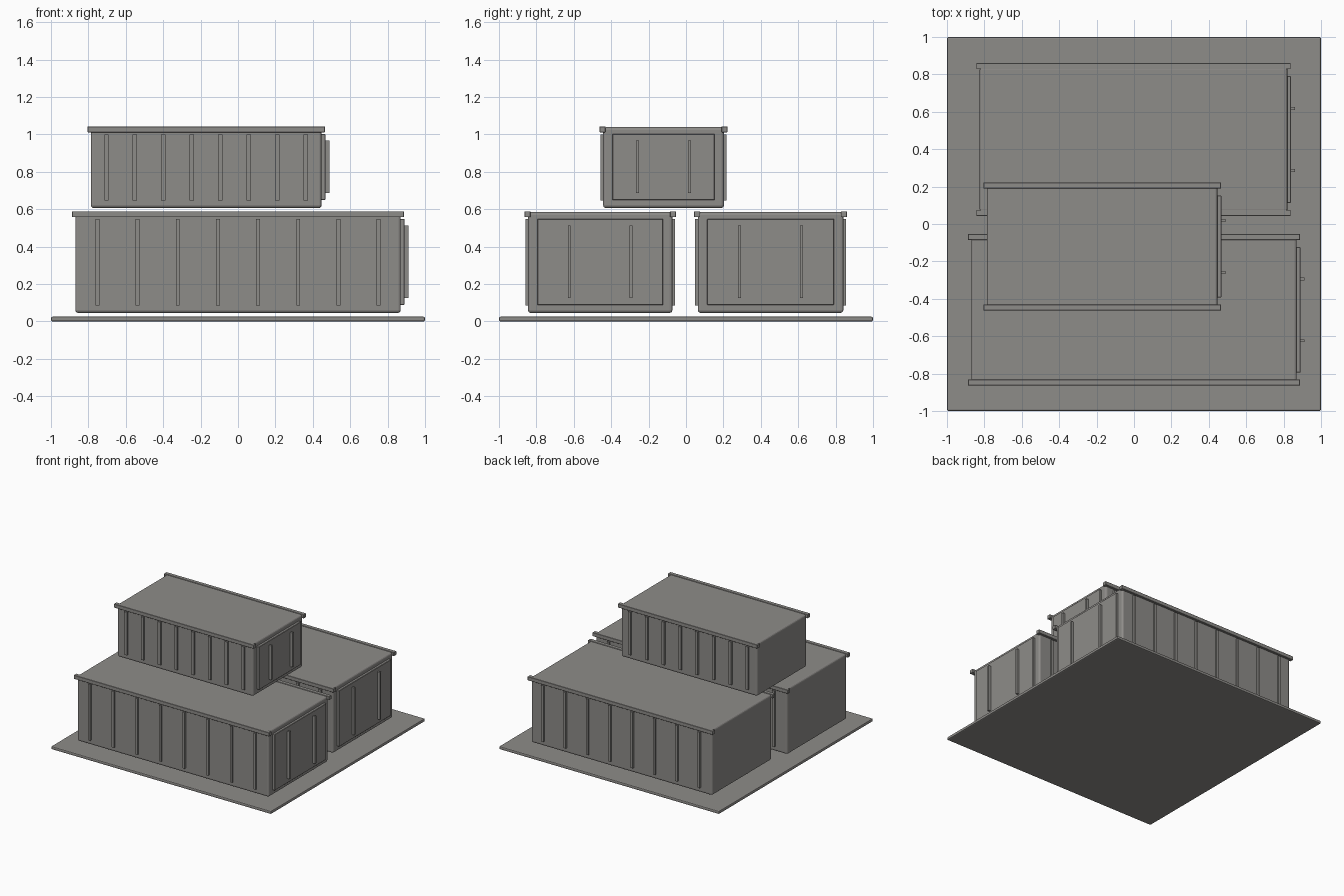
import bpy

if "Cube" in bpy.data.objects:
    bpy.data.objects.remove(bpy.data.objects["Cube"])

grey = bpy.data.materials.new("warm grey")
grey.diffuse_color = (0.27, 0.262, 0.25, 1)
grey.use_nodes = True
grey.node_tree.nodes["Principled BSDF"].inputs["Base Color"].default_value = grey.diffuse_color


def box(name, x, y, z, bevel=0.0, segments=2):
    """Box spanning the (min, max) range on each axis."""
    bpy.ops.mesh.primitive_cube_add(size=1, location=[(r[0] + r[1]) / 2 for r in (x, y, z)])
    ob = bpy.context.object
    ob.name = name
    ob.scale = [r[1] - r[0] for r in (x, y, z)]
    bpy.ops.object.transform_apply(location=False, rotation=False, scale=True)
    ob.data.materials.append(grey)
    if bevel:
        mod = ob.modifiers.new("Bevel", 'BEVEL')
        mod.width = bevel
        mod.segments = segments
    return ob


def container(name, x, y, z, rib_width):
    (x0, x1), (y0, y1), (z0, z1) = x, y, z
    cx, length = (x0 + x1) / 2, x1 - x0
    # main shell
    box(name + "_body", x, y, (z0, z1 - 0.004), 0.015, 3)
    # long rails along both top edges
    for side, yc in (("front", y0 - 0.003), ("back", y1 + 0.003)):
        box(f"{name}_{side}_rail", (x0 - 0.018, x1 + 0.018),
            (yc - 0.016, yc + 0.016), (z1 - 0.031, z1), 0.002, 1)
    # upright ribs on both long walls
    for i in range(8):
        xc = cx + length * 0.432 * (2 * i / 7 - 1)
        for side, yr in (("front", (y0 - 0.014, y0 + 0.01)), ("back", (y1 - 0.01, y1 + 0.014))):
            box(f"{name}_{side}_rib_{i + 1}", (xc - rib_width / 2, xc + rib_width / 2),
                yr, (z0 + 0.04, z1 - 0.042))
    # door panel with two locking rods on the right end
    box(name + "_door", (x1 - 0.01, x1 + 0.02), (y0 + 0.05, y1 - 0.05),
        (z0 + 0.042, z1 - 0.04), 0.003, 1)
    yc, width = (y0 + y1) / 2, y1 - y0
    for i, s in enumerate((-1, 1)):
        yr = yc + s * width * 0.214
        box(f"{name}_door_rod_{i + 1}", (x1 + 0.015, x1 + 0.042),
            (yr - 0.008, yr + 0.008), (z0 + 0.08, z1 - 0.075))


# ground slab
box("ground_slab", (-1, 1), (-1, 1), (0, 0.025), 0.008)

# two large containers side by side, a smaller one stacked on top
container("front_container", (-0.87, 0.87), (-0.845, -0.073), (0.045, 0.588), 0.02)
container("back_container", (-0.825, 0.82), (0.063, 0.841), (0.045, 0.588), 0.02)
container("upper_container", (-0.787, 0.447), (-0.443, 0.203), (0.606, 1.042), 0.024)
